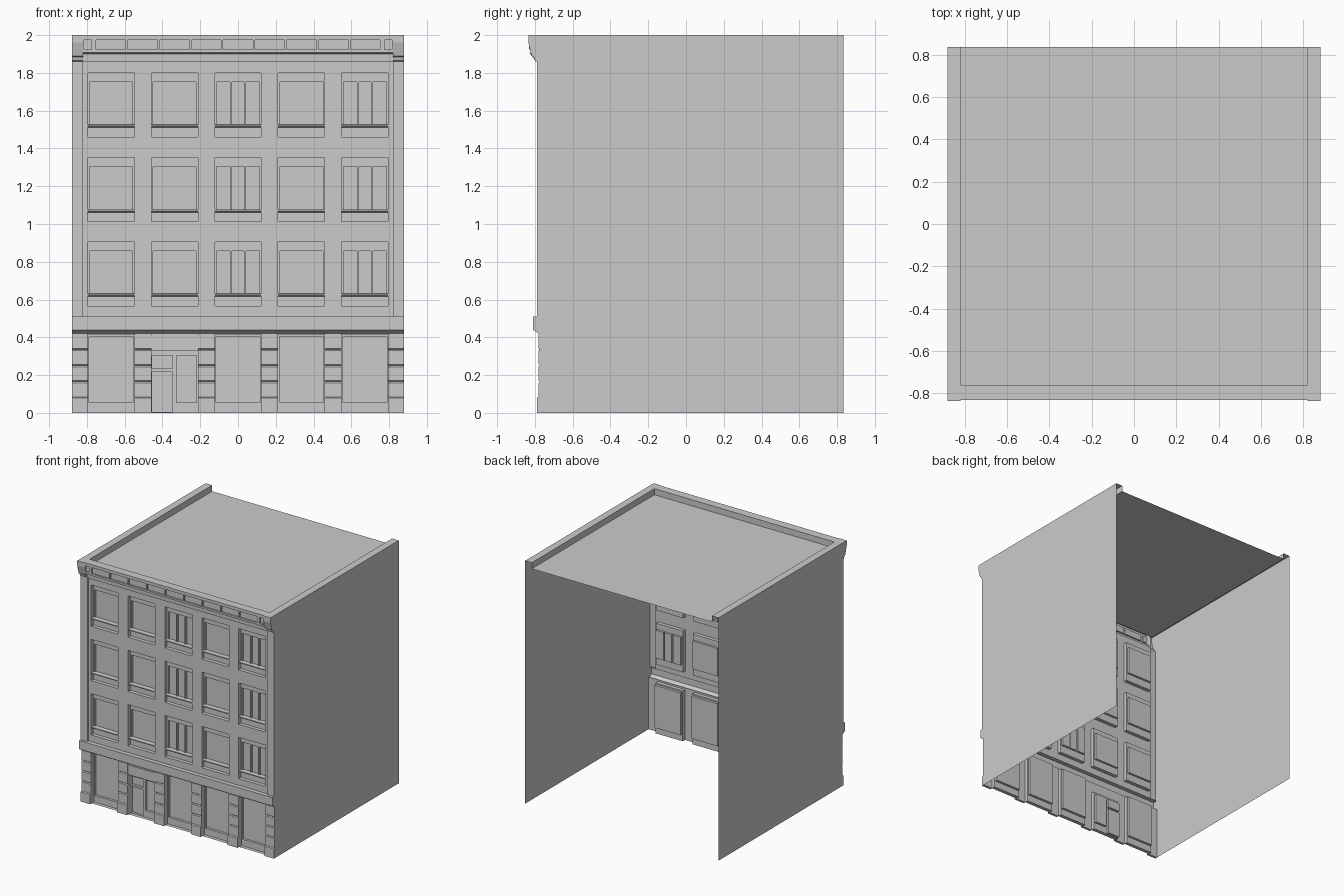
import bpy, bmesh

if "Cube" in bpy.data.objects:
    bpy.data.objects.remove(bpy.data.objects["Cube"])

COLS = [(i * 0.336 - 0.123, i * 0.336 + 0.123) for i in range(-2, 3)]
ROWS = [0.565, 1.012, 1.46]
W, D, IN = 0.88, 0.835, 0.82      # half width, half depth, inner parapet edge


def finish(name, bm):
    bmesh.ops.remove_doubles(bm, verts=bm.verts, dist=1e-5)
    me = bpy.data.meshes.new(name)
    bm.to_mesh(me)
    bm.free()
    ob = bpy.data.objects.new(name, me)
    bpy.context.collection.objects.link(ob)
    return ob


def face(bm, pts):
    return bm.faces.new([bm.verts.new(p) for p in pts])


def rect(x0, x1, z0, z1, y):
    return [(x0, y, z0), (x1, y, z0), (x1, y, z1), (x0, y, z1)]


def facade(name, x0, x1, z0, z1, y, holes, depth, back=True):
    """Wall sheet facing -y with recessed rectangular openings (x0,x1,z0,z1)."""
    bm = bmesh.new()
    xs = sorted({round(v, 4) for v in [x0, x1] + [v for h in holes for v in h[:2]]})
    zs = sorted({round(v, 4) for v in [z0, z1] + [v for h in holes for v in h[2:]]})
    for a, b in zip(xs, xs[1:]):
        for c, d in zip(zs, zs[1:]):
            mx, mz = (a + b) / 2, (c + d) / 2
            if not any(h[0] < mx < h[1] and h[2] < mz < h[3] for h in holes):
                face(bm, rect(a, b, c, d, y))
    for h in holes:
        f, r = rect(*h, y), rect(*h, y + depth)
        for i in range(4):
            j = (i + 1) % 4
            face(bm, [f[i], f[j], r[j], r[i]])
        if back:
            face(bm, r)
    return finish(name, bm)


def sweep(name, spans, prof):
    """Extrude an upward (y,z) profile along x for each span, with end caps."""
    bm = bmesh.new()
    for x0, x1 in spans:
        for p, q in zip(prof, prof[1:]):
            face(bm, [(x0, *p), (x1, *p), (x1, *q), (x0, *q)])
        face(bm, [(x0, *p) for p in prof])
        face(bm, [(x1, *p) for p in reversed(prof)])
    return finish(name, bm)


# Shared front profiles, as (y, z)
pier = [(-.79, 0), (-.79, .08), (-.78, .085)]
for z in (.165, .25, .335):
    pier += [(-.78, z - .006), (-.773, z), (-.78, z + .006)]
pier += [(-.78, .42)]
band = [(-.775, .42), (-.81, .44), (-.81, .51), (-.775, .51)]
upper = [(-.79, .51), (-.79, 1.86), (-.80, 1.865), (-.805, 1.885),
         (-.817, 1.89), (-.835, 1.96), (-.835, 2.0)]

# Side walls: thin sheets that follow the facade silhouette
outline = pier + band[1:3] + upper + [(D, 2.0), (D, 0)]
for s, nm in ((-1, "left"), (1, "right")):
    bm = bmesh.new()
    face(bm, [(s * W, *p) for p in (outline if s < 0 else outline[::-1])])
    finish(nm + "_side_wall", bm)

# Ground floor wall, piers and the hollow ledge above
door_x = COLS[1]
ground_holes = [(a, b, 0, .33 if (a, b) == door_x else .415) for a, b in COLS]
facade("ground_floor_wall", -W, W, 0, .43, -.77, ground_holes, .03, back=False)
edges = [-W] + [v for c in COLS for v in c] + [W]
sweep("ground_floor_piers", list(zip(edges[::2], edges[1::2])),
      [(-.77, 0)] + pier + [(-.77, .42)])
sweep("ledge_band", [(-W, W)], band)

# Shop fronts and entrance
for i, (a, b) in enumerate(COLS):
    if i != 1:
        facade("shop_front", a, b, 0, .415, -.74,
               [(a + .006, b - .006, .055, .405)], .02)
a, b = door_x
facade("entrance", a, b, 0, .33, -.74,
       [(a + .004, a + .112, .004, .22), (a + .004, a + .112, .235, .305),
        (b - .112, b - .006, .055, .305)], .02)
sweep("entrance_header", [(a, b)], [(-.77, .33), (-.777, .33), (-.777, .41), (-.77, .41)])

# Upper wall with three rows of window openings
openings = [(a, b, z, z + .34) for z in ROWS for a, b in COLS]
facade("upper_wall", -IN, IN, .51, 1.87, -.775, openings, .03, back=False)
for z in ROWS:
    for i, (a, b) in enumerate(COLS):
        n = 3 if i in (2, 4) else 1
        w = (b - a - .02) / n
        panes = [(a + .01 + k * w + (.005 if k else 0),
                  a + .01 + (k + 1) * w - (.005 if k < n - 1 else 0),
                  z + .062, z + .292) for k in range(n)]
        facade("window", a, b, z, z + .34, -.745, panes, .018)
    sweep("window_sills", COLS, [(-.745, z + .05), (-.772, z + .056),
                                 (-.772, z + .064), (-.745, z + .066)])

# Corner pilasters with their cornice brackets
sweep("corner_pilasters", [(-W, -IN), (IN, W)], [(-.775, .51)] + upper + [(-.775, 2.0)])

# Cornice: moulding and panelled frieze
sweep("cornice_moulding", [(-IN, IN)],
      [(-.775, 1.86), (-.795, 1.86), (-.797, 1.9), (-.83, 1.908)])
panels = [(k * .1685 - .079, k * .1685 + .079, 1.923, 1.975) for k in range(-4, 5)]
panels += [(-.815, -.776, 1.923, 1.975), (.776, .815, 1.923, 1.975)]
facade("frieze", -IN, IN, 1.908, 2.0, -.83, panels, .014)

# Parapet coping with inner faces, and the roof sheet
ROOF = 1.95
outer = [(-W, D), (-W, -.83), (W, -.83), (W, D)]
inner = [(-IN, D), (-IN, -.76), (IN, -.76), (IN, D)]
bm = bmesh.new()
for i in range(3):
    o, p, q, r = outer[i], outer[i + 1], inner[i + 1], inner[i]
    face(bm, [(*o, 2), (*p, 2), (*q, 2), (*r, 2)])
    face(bm, [(*r, 2), (*q, 2), (*q, ROOF), (*r, ROOF)])
finish("parapet", bm)
bm = bmesh.new()
face(bm, [(*p, ROOF) for p in inner])
finish("roof", bm)
